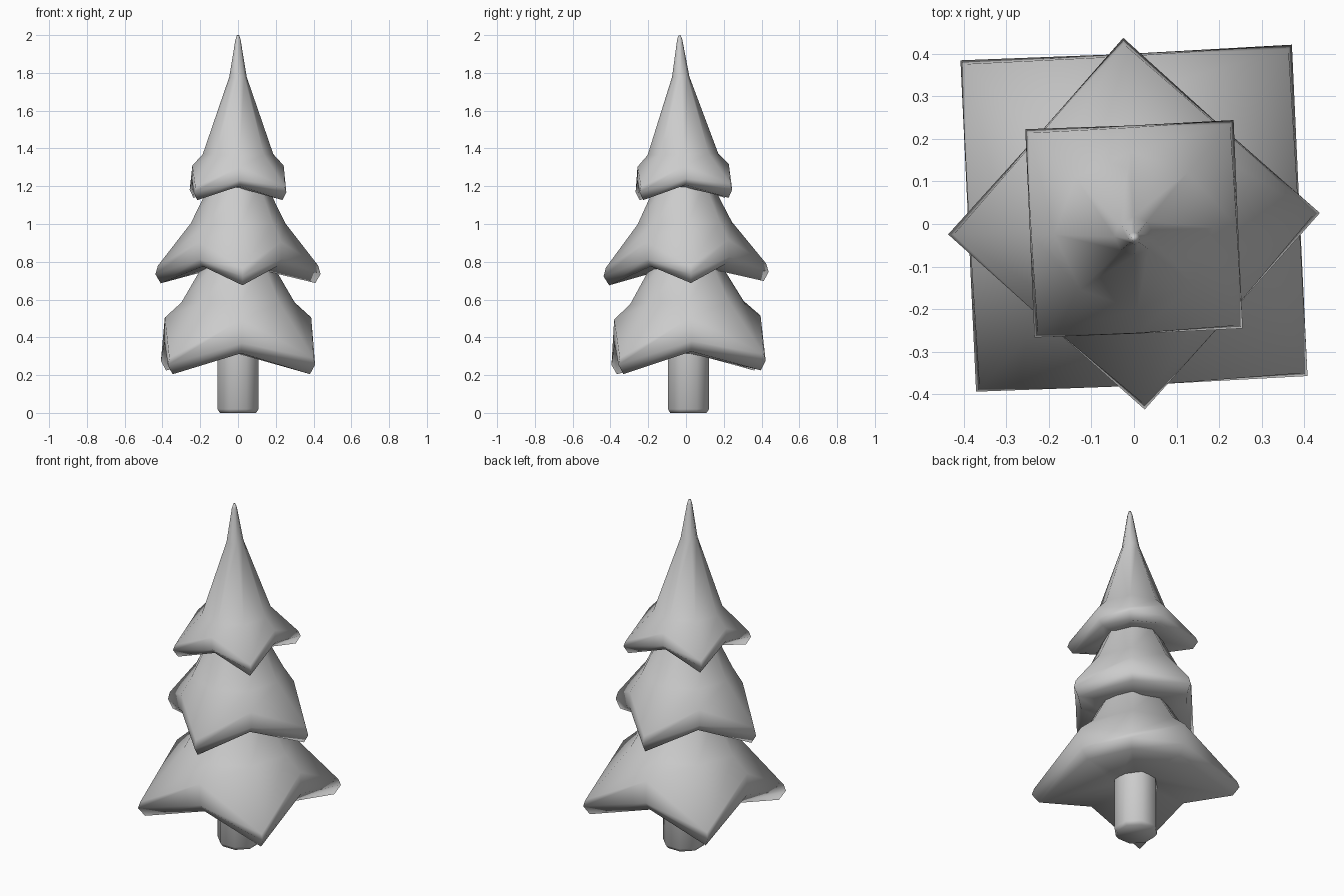
import bpy, bmesh, math
from mathutils import Matrix

if "Cube" in bpy.data.objects:
    bpy.data.objects.remove(bpy.data.objects["Cube"])

# The branches lean slightly towards the front; the trunk stands straight
LEAN = Matrix.Translation((0, 0.021, 0)) @ Matrix.Rotation(0.0275, 4, 'X')
STRAIGHT = Matrix.Translation((0, 0.013, 0))


def lathe8(name, rings, turn, angle, place=LEAN, cap_start=False, cap_end=False):
    """Eight-sided stack. Ring = (corner radius, corner z, valley radius, valley z)."""
    bm = bmesh.new()
    loops = []
    for rc, zc, rv, zv in rings:
        loop = []
        for i in range(8):
            r, z = (rc, zc) if i % 2 == 0 else (rv, zv)
            a = math.radians(turn + 45 * i)
            loop.append(bm.verts.new((r * math.cos(a), r * math.sin(a), z)))
        loops.append(loop)
    for lo, hi in zip(loops, loops[1:]):
        for i in range(8):
            j = (i + 1) % 8
            bm.faces.new((lo[i], lo[j], hi[j], hi[i]))
    if cap_start:
        bm.faces.new(loops[0][::-1])
    if cap_end:
        bm.faces.new(loops[-1])
    bm.transform(place)
    mesh = bpy.data.meshes.new(name)
    bm.to_mesh(mesh)
    bm.free()
    ob = bpy.data.objects.new(name, mesh)
    bpy.context.collection.objects.link(ob)
    bpy.ops.object.select_all(action='DESELECT')
    ob.select_set(True)
    bpy.context.view_layer.objects.active = ob
    bpy.ops.object.shade_smooth_by_angle(angle=math.radians(angle))
    return ob


def even(r, z):
    return (r, z, r, z)


# Trunk with a softened foot
lathe8("trunk", [even(0.104, 0.0), even(0.118, 0.02), even(0.118, 0.34)],
       22.5, 60, STRAIGHT, cap_start=True)

# Bottom branches: underside, drooping rim, square wall, slope
lathe8("bottom_branches", [
    even(0.105, 0.315),
    (0.515, 0.215, 0.345, 0.325),
    (0.552, 0.265, 0.39, 0.38),
    (0.54, 0.30, 0.388, 0.505),
    even(0.30, 0.585),
    even(0.175, 0.80),
], 47.7, 120)

# Middle branches, turned 45 degrees
lathe8("middle_branches", [
    even(0.165, 0.76),
    (0.41, 0.687, 0.28, 0.782),
    (0.438, 0.735, 0.309, 0.82),
    (0.425, 0.78, 0.307, 0.91),
    even(0.25, 1.005),
    even(0.15, 1.21),
], 3.3, 120)

# Top branches rising to a rounded tip
lathe8("top_branches", [
    even(0.14, 1.195),
    (0.32, 1.133, 0.215, 1.207),
    (0.347, 1.175, 0.245, 1.24),
    (0.335, 1.205, 0.242, 1.31),
    even(0.187, 1.37),
    even(0.046, 1.78),
    even(0.014, 1.975),
    even(0.006, 2.0),
], 47.5, 120, cap_end=True)
